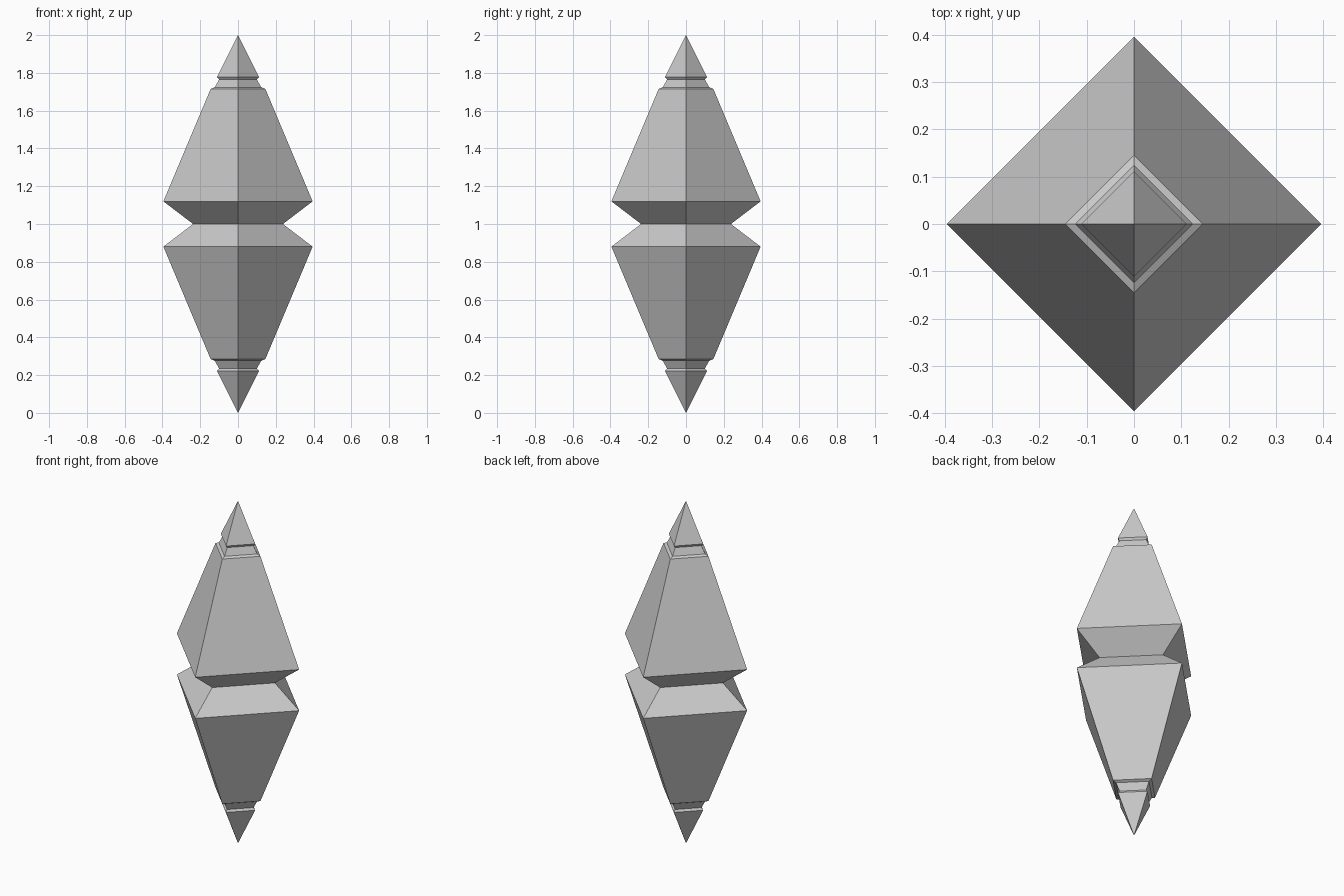
import bpy, bmesh, math

if "Cube" in bpy.data.objects:
    bpy.data.objects.remove(bpy.data.objects["Cube"])

grey = bpy.data.materials.new("plain_grey")
grey.diffuse_color = (0.6, 0.6, 0.6, 1)
grey.use_nodes = True
grey.node_tree.nodes["Principled BSDF"].inputs["Base Color"].default_value = grey.diffuse_color

# Upper half profile as (radius, height), from the waist to the neck and tip base
PROFILE = [(0.238, 1.0), (0.395, 1.12), (0.145, 1.715), (0.124, 1.723),
           (0.1, 1.765), (0.111, 1.778)]
TIP = 2.0
SIDES = 4

# The lower half repeats the upper one upside down
profile = [(r, 2 - z) for r, z in reversed(PROFILE[1:])] + PROFILE

bm = bmesh.new()
rings = [[bm.verts.new((r * math.cos(i * math.tau / SIDES),
                        r * math.sin(i * math.tau / SIDES), z))
          for i in range(SIDES)] for r, z in profile]
bottom, top = bm.verts.new((0, 0, 0)), bm.verts.new((0, 0, TIP))

for i in range(SIDES):
    j = (i + 1) % SIDES
    # Body bands
    for a, b in zip(rings, rings[1:]):
        bm.faces.new((a[i], a[j], b[j], b[i]))
    # Pointed ends
    bm.faces.new((rings[0][j], rings[0][i], bottom))
    bm.faces.new((rings[-1][i], rings[-1][j], top))
bmesh.ops.recalc_face_normals(bm, faces=bm.faces)

mesh = bpy.data.meshes.new("double_crystal")
bm.to_mesh(mesh)
bm.free()
mesh.materials.append(grey)
bpy.context.collection.objects.link(bpy.data.objects.new("double_crystal", mesh))
